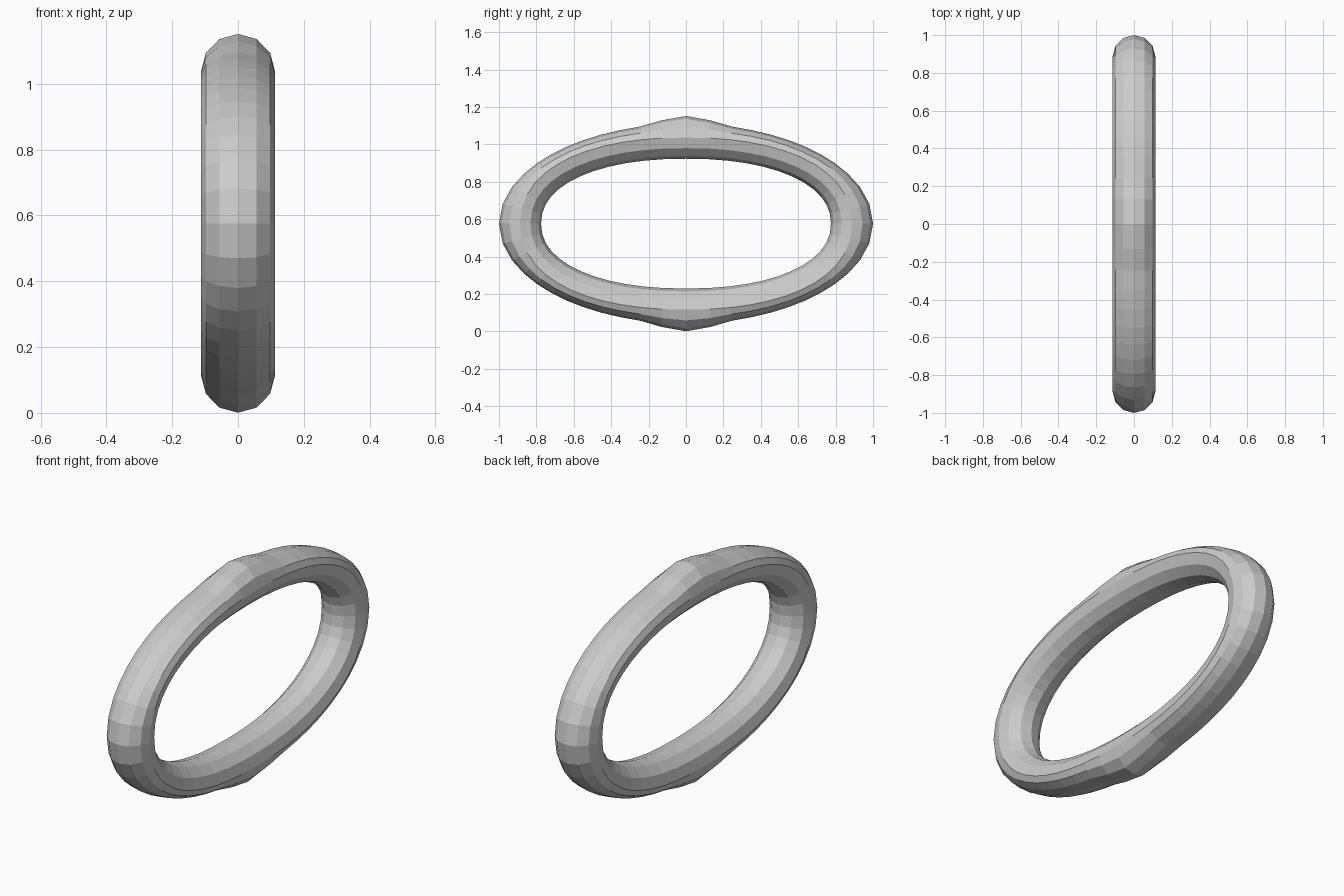
import bpy, bmesh
from math import sin, cos, pi, sqrt, copysign, hypot

if "Cube" in bpy.data.objects:
    bpy.data.objects.remove(bpy.data.objects["Cube"])

MID_Z = 0.576       # ring centre height
R = 0.113           # tube radius
STATIONS, SIDES = 48, 12
A, B, N = 0.775, 0.347, 2.2   # inner opening (rounded oval)


def spow(v, p):
    return copysign(abs(v) ** p, v)


def outer_height(y):
    # outer oval plus the swelling at top and bottom centre
    y = abs(y)
    h = 0.534 * sqrt(max(0.0, 1 - y * y))
    if y < 0.28:
        h += 0.0415 * (0.5 + 0.5 * cos(pi * y / 0.28))
    return h


def thickness(y, z, ny, nz):
    # distance from inner edge to outer outline along the normal
    lo, hi = 0.0, 0.5
    for _ in range(40):
        m = (lo + hi) / 2
        py, pz = y + ny * m, z + nz * m
        if abs(py) < 1 and abs(pz) < outer_height(py):
            lo = m
        else:
            hi = m
    return lo


bm = bmesh.new()
rings = []
for i in range(STATIONS):
    t = 2 * pi * i / STATIONS
    c, s = cos(t), sin(t)
    c, s = (0 if abs(c) < 1e-9 else c), (0 if abs(s) < 1e-9 else s)
    y, z = A * spow(c, 2 / N), B * spow(s, 2 / N)
    ny, nz = spow(y / A, N - 1) / A, spow(z / B, N - 1) / B
    length = hypot(ny, nz)
    ny, nz = ny / length, nz / length
    outer = thickness(y, z, ny, nz) - R
    ring = []
    for k in range(SIDES):
        a = 2 * pi * k / SIDES
        # round inner half, outer half squashed to the outline
        d = R + cos(a) * (outer if cos(a) > 0 else R)
        ring.append(bm.verts.new((R * sin(a), y + ny * d, MID_Z + z + nz * d)))
    rings.append(ring)

for i in range(STATIONS):
    p, q = rings[i], rings[(i + 1) % STATIONS]
    for k in range(SIDES):
        m = (k + 1) % SIDES
        bm.faces.new((p[k], p[m], q[m], q[k]))
bmesh.ops.recalc_face_normals(bm, faces=bm.faces)

mesh = bpy.data.meshes.new("oval_ring")
bm.to_mesh(mesh)
bm.free()
bpy.context.collection.objects.link(bpy.data.objects.new("oval_ring", mesh))
